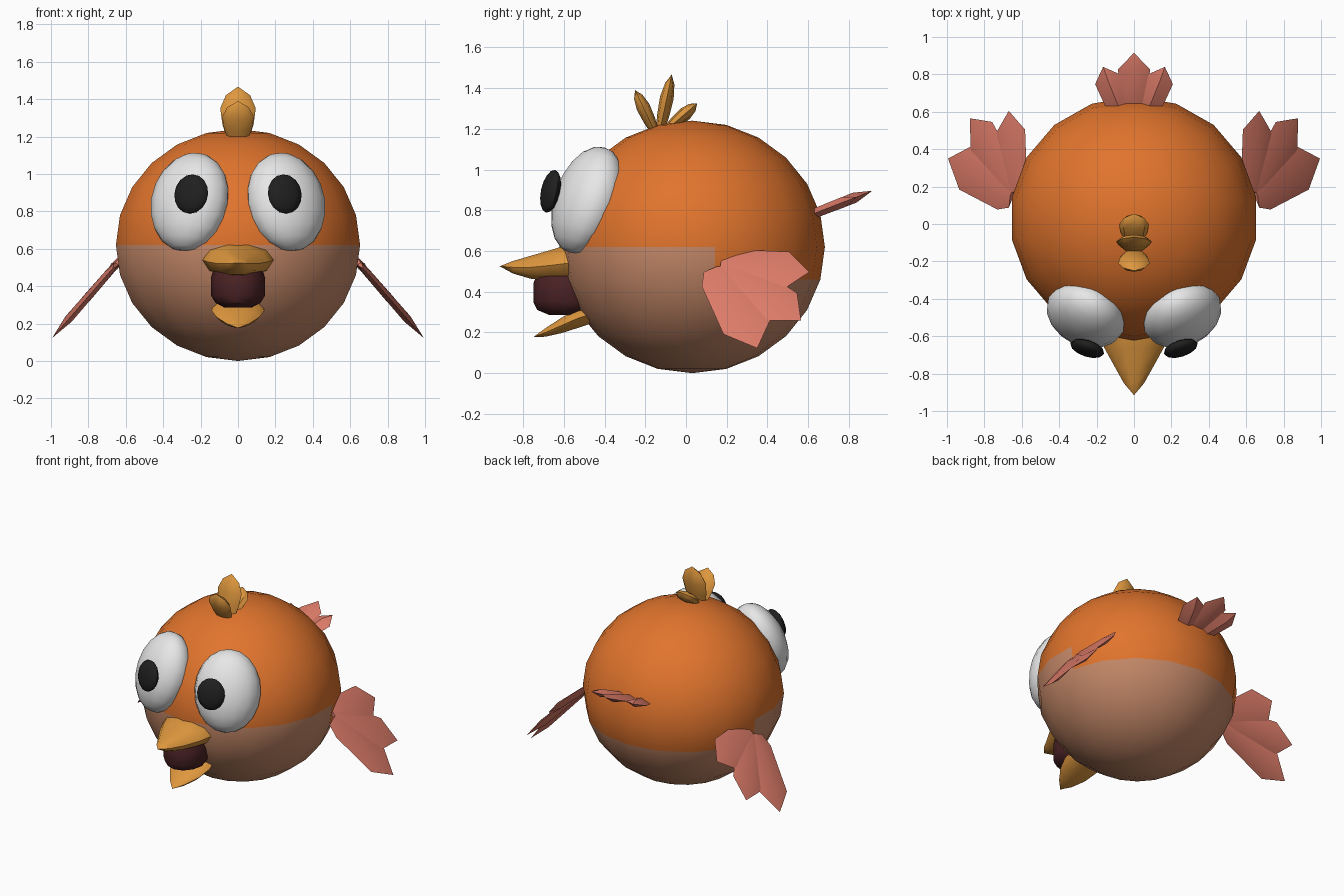
import bpy, bmesh, math
from mathutils import Vector, Matrix

if "Cube" in bpy.data.objects:
    bpy.data.objects.remove(bpy.data.objects["Cube"])


def material(name, rgb):
    m = bpy.data.materials.new(name)
    m.diffuse_color = (*rgb, 1)
    m.use_nodes = True
    m.node_tree.nodes["Principled BSDF"].inputs["Base Color"].default_value = m.diffuse_color
    return m


ORANGE = material("orange", (0.75, 0.175, 0.026))
TAN = material("belly_tan", (0.56, 0.25, 0.14))
CORAL = material("coral", (0.72, 0.20, 0.14))
YELLOW = material("beak_yellow", (0.73, 0.31, 0.048))
MAROON = material("mouth_maroon", (0.07, 0.016, 0.018))
WHITE = material("eye_white", (0.8, 0.8, 0.8))
BLACK = material("pupil_black", (0.014, 0.014, 0.014))


def loft(name, rings, sides, mats, angle=40, rule=None):
    """Skin ellipse rings (centre, half axis u, half axis v); zero axes make a point."""
    bm = bmesh.new()
    loops = []
    for c, u, v in rings:
        c, u, v = Vector(c), Vector(u), Vector(v)
        if u.length < 1e-6:
            loops.append([bm.verts.new(c)] * sides)
            continue
        turns = [2 * math.pi * i / sides for i in range(sides)]
        loops.append([bm.verts.new(c + u * math.cos(a) + v * math.sin(a)) for a in turns])
    for a, b in zip(loops, loops[1:]):
        for i in range(sides):
            j = (i + 1) % sides
            quad = list(dict.fromkeys((a[i], a[j], b[j], b[i])))
            if len(quad) > 2:
                bm.faces.new(quad)
    for end in (loops[0], loops[-1]):
        if end[0] is not end[1]:
            bm.faces.new(end)
    bmesh.ops.recalc_face_normals(bm, faces=bm.faces)
    if rule:
        for f in bm.faces:
            f.material_index = rule(f.calc_center_median())
    mesh = bpy.data.meshes.new(name)
    bm.to_mesh(mesh)
    bm.free()
    for m in mats:
        mesh.materials.append(m)
    ob = bpy.data.objects.new(name, mesh)
    bpy.context.collection.objects.link(ob)
    bpy.ops.object.select_all(action='DESELECT')
    ob.select_set(True)
    bpy.context.view_layer.objects.active = ob
    bpy.ops.object.shade_smooth_by_angle(angle=math.radians(angle))
    return ob


def ellipsoid(name, centre, half, sides, steps, mats, rot=Matrix.Identity(3), rule=None):
    rings = []
    for i in range(steps + 1):
        a = math.pi * i / steps
        s = math.sin(a) if 0 < i < steps else 0
        rings.append((Vector(centre) + rot @ Vector((0, 0, -half[2] * math.cos(a))),
                      rot @ Vector((0, half[1] * s, 0)), rot @ Vector((half[0] * s, 0, 0))))
    return loft(name, rings, sides, mats, 50, rule)


def feather(name, base, tip, half, thick, normal, mat, sides, profile):
    base, tip = Vector(base), Vector(tip)
    axis = (tip - base).normalized()
    wide = Vector(normal).cross(axis).normalized()
    up = axis.cross(wide)
    rings = [(base.lerp(tip, t), wide * half * w, up * thick * w) for t, w in profile]
    return loft(name, rings, sides, [mat], 35)


# round body with a lighter belly that rises higher at the front
ellipsoid("body", (0, 0.03, 0.62), (0.663, 0.652, 0.62), 18, 12, [ORANGE, TAN],
          rule=lambda c: int(c.z < (0.62 if c.y < 0.15 else 0.46)))

# eyes and pupils, turned outward and leaning back
for side, label in ((1, "right"), (-1, "left")):
    def turned(yaw, tilt):
        return (Matrix.Rotation(math.radians(yaw * side), 3, 'Z')
                @ Matrix.Rotation(math.radians(-tilt), 3, 'X'))
    ellipsoid("eye_" + label, (0.257 * side, -0.485, 0.85), (0.22, 0.15, 0.275),
              16, 10, [WHITE], turned(25, 20))
    ellipsoid("pupil_" + label, (0.25 * side, -0.665, 0.893), (0.095, 0.04, 0.107),
              12, 8, [BLACK], turned(18, 12))

# upper beak: (y, z, half width, half height) from root to tip
upper = [(-0.50, 0.545, 0.17, 0.10), (-0.58, 0.54, 0.19, 0.095), (-0.66, 0.53, 0.16, 0.08),
         (-0.76, 0.52, 0.105, 0.06), (-0.85, 0.52, 0.055, 0.032), (-0.915, 0.525, 0, 0)]
loft("upper_beak", [((0, y, z), (w, 0, 0), (0, 0, h)) for y, z, w, h in upper], 10, [YELLOW])

# lower beak
lower = [(-0.44, 0.30, 0.13, 0.05), (-0.53, 0.27, 0.142, 0.05), (-0.61, 0.235, 0.115, 0.04),
         (-0.69, 0.20, 0.06, 0.022), (-0.75, 0.177, 0, 0)]
loft("lower_beak", [((0, y, z), (w, 0, 0), (0, 0, h)) for y, z, w, h in lower], 10, [YELLOW])

# mouth filling between the beak halves: (z, half width, half depth)
mouth = [(0.49, 0.13, 0.14), (0.44, 0.145, 0.16), (0.35, 0.145, 0.16),
         (0.31, 0.12, 0.14), (0.285, 0.07, 0.08)]
loft("mouth", [((0, -0.59, z), (w, 0, 0), (0, d, 0)) for z, w, d in mouth], 12, [MAROON])

# three crest feathers on the crown
SPINDLE = [(0, 0.6), (0.3, 0.88), (0.6, 1), (0.84, 0.68), (1, 0)]
for name, base, tip, half in (("front", (-0.15, 1.18), (-0.25, 1.39), 0.085),
                              ("middle", (-0.13, 1.18), (-0.07, 1.467), 0.095),
                              ("back", (-0.09, 1.20), (0.055, 1.325), 0.08)):
    feather("crest_feather_" + name, (0, *base), (0, *tip), half, 0.034,
            (0, -1, 0.3), YELLOW, 8, SPINDLE)

# three tail feathers rising backward
BLADE = [(0, 0.55), (0.15, 0.9), (0.74, 1), (1, 0)]
for name, x0, x1, y1, half in (("middle", 0, 0, 0.915, 0.085),
                               ("right", 0.06, 0.165, 0.84, 0.075),
                               ("left", -0.06, -0.165, 0.84, 0.075)):
    rise = 0.39
    feather("tail_feather_" + name, (x0, 0.58, 0.765), (x1, y1, 0.765 + rise * (y1 - 0.58)),
            half, 0.026, (0, -rise, 1), CORAL, 4, BLADE)

# wings: three feathers fanned in a plane sloping down and outward (slope, y)
for side, label in ((1, "right"), (-1, "left")):
    def on_wing(s, y):
        return (side * (0.64 + 0.656 * s), y, 0.53 - 0.755 * s)
    for name, base, tip, half in (("lower", (0.02, 0.15), (0.54, 0.35), 0.122),
                                  ("middle", (0.01, 0.18), (0.36, 0.565), 0.12),
                                  ("upper", (0.0, 0.17), (0.045, 0.605), 0.122)):
        feather("wing_" + label + "_" + name, on_wing(*base), on_wing(*tip), half, 0.022,
                (0.755 * side, 0, 0.656), CORAL, 4, BLADE)
